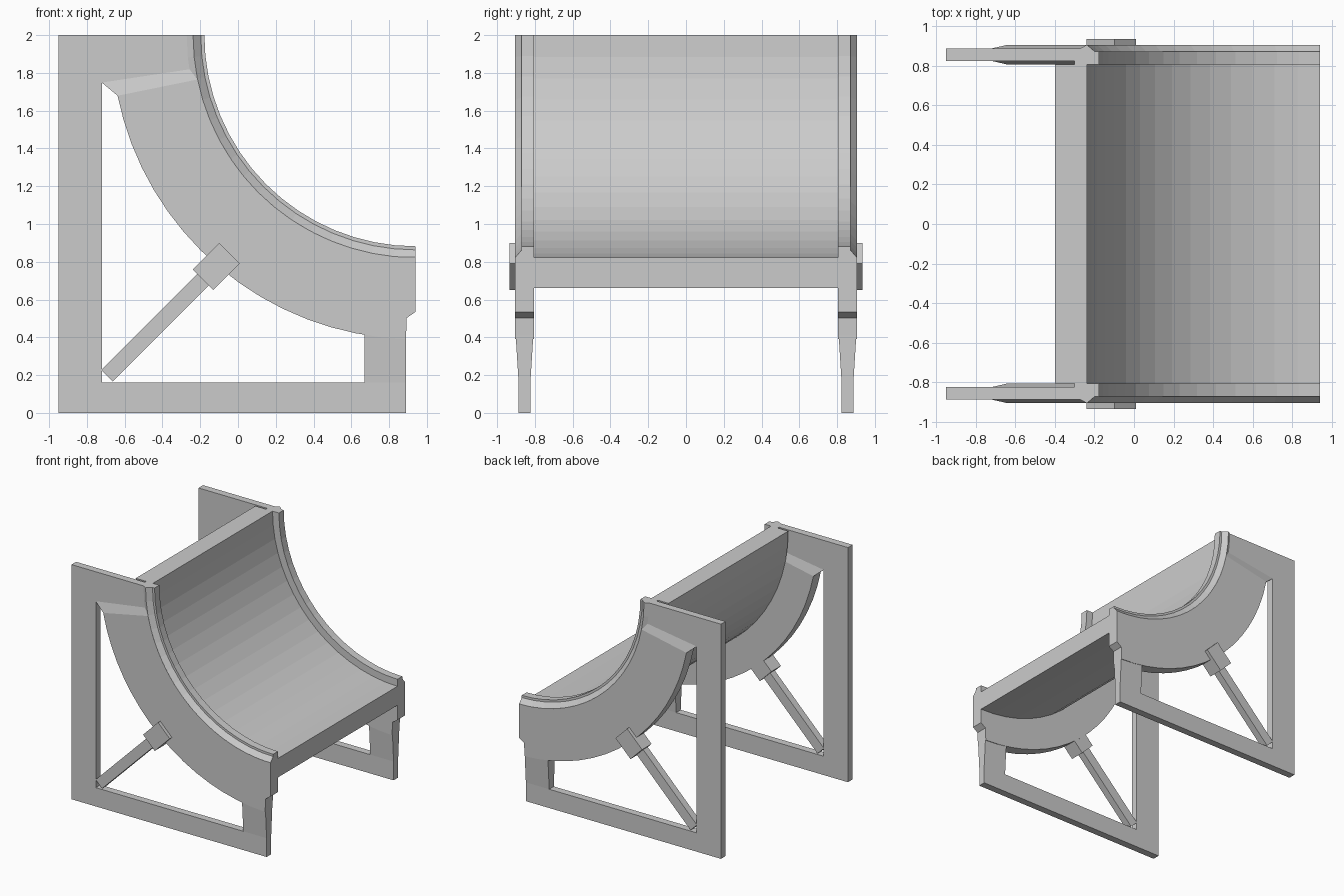
import bpy, bmesh
from math import sin, cos, radians
from mathutils import Vector, Matrix

if "Cube" in bpy.data.objects:
    bpy.data.objects.remove(bpy.data.objects["Cube"])

GREY = (0.6, 0.6, 0.6, 1)
grey = bpy.data.materials.new("light_grey")
grey.use_nodes = True
grey.diffuse_color = GREY
grey.node_tree.nodes["Principled BSDF"].inputs["Base Color"].default_value = GREY

CX, CZ = 0.94, 2.0      # axis of the quarter round
MID = 0.855             # centre plane of each side
THIN = 0.031            # half thickness of the frame
WIDE = 0.05             # half thickness of the curved panel
STEPS = 16


def finish(name, bm, mirrored=True):
    bmesh.ops.recalc_face_normals(bm, faces=bm.faces)
    mesh = bpy.data.meshes.new(name)
    bm.to_mesh(mesh)
    bm.free()
    mesh.materials.append(grey)
    ob = bpy.data.objects.new(name, mesh)
    bpy.context.collection.objects.link(ob)
    if mirrored:
        mod = ob.modifiers.new("other_side", "MIRROR")
        mod.use_axis = (False, True, False)
        mod.use_clip = False
        mod.use_mirror_merge = False
    return ob


def loft(name, rings, mirrored=True):
    """Skin a list of matching closed rings and cap both ends."""
    bm = bmesh.new()
    rows = [[bm.verts.new(p) for p in ring] for ring in rings]
    for a, b in zip(rows, rows[1:]):
        n = len(a)
        for i in range(n):
            j = (i + 1) % n
            bm.faces.new((a[i], a[j], b[j], b[i]))
    bm.faces.new(rows[0])
    bm.faces.new(rows[-1])
    return finish(name, bm, mirrored)


def arc_ring(angle, profile):
    """Place a (radius, y) profile at an angle, 0 = top end, 90 = low end."""
    a = radians(angle)
    return [Vector((CX - r * cos(a), y, CZ - r * sin(a))) for r, y in profile]


def band(inner, outer, half):
    return [(inner, MID - half), (outer, MID - half),
            (outer, MID + half), (inner, MID + half)]


def prism(name, outline, half):
    return loft(name, [[Vector((x, y, z)) for x, z in outline]
                       for y in (MID - half, MID + half)])


def tilted_box(name, x, z, length, width, y0, y1):
    bm = bmesh.new()
    bmesh.ops.create_cube(bm, size=1)
    place = (Matrix.Translation((x, (y0 + y1) / 2, z))
             @ Matrix.Rotation(radians(-45), 4, "Y")
             @ Matrix.Diagonal((length, y1 - y0, width, 1)))
    bm.transform(place)
    return finish(name, bm)


quarter = [90 * i / STEPS for i in range(STEPS + 1)]

# Curved slab between the two sides
slab = [(1.178, -0.806), (1.34, -0.806), (1.34, 0.806), (1.178, 0.806)]
loft("curved_slab", [arc_ring(a, slab) for a in quarter], mirrored=False)

# Raised lips with a chamfered outer edge
lip = [(1.118, 0.805), (1.24, 0.805), (1.24, 0.87), (1.178, 0.905),
       (1.137, 0.87), (1.118, 0.87)]
loft("side_lips", [arc_ring(a, lip) for a in quarter])

# Thick curved panels, tapering into the frame at the upper end
start, end = 11.5, 88.2
panel = [arc_ring(8.6, band(1.178, 1.68, THIN))]
panel += [arc_ring(start + (end - start) * i / STEPS, band(1.178, 1.61, WIDE))
          for i in range(STEPS + 1)]
loft("curved_panels", panel)

# Square noses at the low end of the panels
prism("panel_noses", [(0.88, 0.5), (0.89, 0.5), (0.94, 0.535),
                      (0.94, 0.824), (0.88, 0.824)], WIDE)

# Flat frames: base rail, tall upright and top plate in one outline
prism("side_frames", [(-0.95, 0), (0.89, 0), (0.89, 0.16), (-0.72, 0.16),
                      (-0.72, 1.75), (-0.3, 1.7), (-0.2, 1.75), (-0.22, 2),
                      (-0.95, 2)], THIN)

# Short posts that widen upwards
loft("short_posts", [[Vector((x, MID + sy * half, z))
                      for x, sy in ((0.67, -1), (0.89, -1), (0.89, 1), (0.67, 1))]
                     for z, half in ((0.16, THIN), (0.415, 0.047), (0.5, 0.049))])

# Diagonal braces and the brackets that hold them
tilted_box("diagonal_braces", -0.41, 0.48, 0.8, 0.085, MID - 0.03, MID + 0.03)
tilted_box("brace_brackets", -0.115, 0.775, 0.2, 0.155, 0.807, 0.935)
